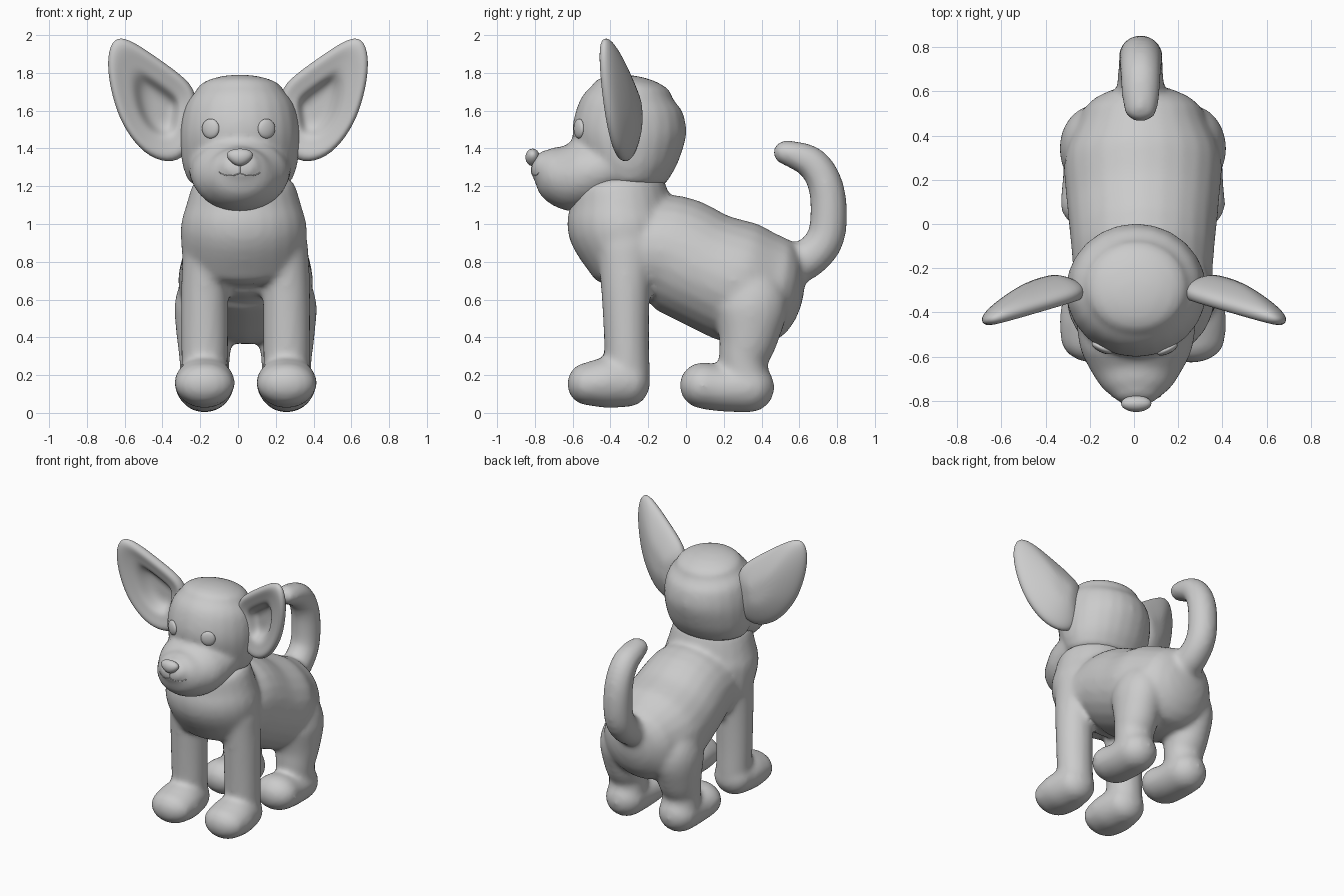
import bpy, bmesh, math
from mathutils import Vector, Matrix
from mathutils.bvhtree import BVHTree

if "Cube" in bpy.data.objects:
    bpy.data.objects.remove(bpy.data.objects["Cube"])

SEG = 24


def spline(p0, p1, p2, p3, t):
    return [0.5 * (2 * b + (c - a) * t + (2 * a - 5 * b + 4 * c - d) * t * t
                   + (3 * b - a - 3 * c + d) * t ** 3)
            for a, b, c, d in zip(p0, p1, p2, p3)]


def loft(bm, x, rings, cap=(0.7, 0.7)):
    """Round-ended tube in the yz plane. Rings are (y, z, half width, half depth)."""
    pts, n = [], len(rings)
    for i in range(n - 1):
        quad = [rings[max(0, min(n - 1, i + k))] for k in (-1, 0, 1, 2)]
        pts += [spline(*quad, j / 4) for j in range(4)]
    pts.append(list(rings[-1]))
    stations = []
    for i, (y, z, a, b) in enumerate(pts):
        p, q = pts[max(i - 1, 0)], pts[min(i + 1, len(pts) - 1)]
        t = Vector((0, q[0] - p[0], q[1] - p[1])).normalized()
        stations.append((Vector((x, y, z)), t, a, b))

    def dome(st, sign, k):
        c, t, a, b = st
        angles = [math.radians(d) for d in (20, 40, 60, 75, 86)]
        return [(c + t * sign * k * b * math.sin(g), t, a * math.cos(g), b * math.cos(g))
                for g in angles]
    stations = dome(stations[0], -1, cap[0])[::-1] + stations + dome(stations[-1], 1, cap[1])
    loops = []
    for c, t, a, b in stations:
        nrm = Vector((0, -t.z, t.y))
        loops.append([bm.verts.new(c + Vector((a * math.cos(u), 0, 0)) + nrm * b * math.sin(u))
                      for u in (2 * math.pi * k / SEG for k in range(SEG))])
    faces = [bm.faces.new(loops[0][::-1]), bm.faces.new(loops[-1])]
    for l0, l1 in zip(loops, loops[1:]):
        for k in range(SEG):
            m = (k + 1) % SEG
            faces.append(bm.faces.new((l0[k], l0[m], l1[m], l1[k])))
    bmesh.ops.recalc_face_normals(bm, faces=faces)


def finish(name, bm):
    me = bpy.data.meshes.new(name)
    for f in bm.faces:
        f.smooth = True
    bm.to_mesh(me)
    bm.free()
    ob = bpy.data.objects.new(name, me)
    bpy.context.collection.objects.link(ob)
    return ob


def blend(ob, iterations):
    """Fuse overlapping tubes into one soft skin."""
    r = ob.modifiers.new("fuse", 'REMESH')
    r.mode, r.voxel_size, r.use_smooth_shade = 'VOXEL', 0.018, True
    s = ob.modifiers.new("soften", 'SMOOTH')
    s.factor, s.iterations = 0.5, iterations


# Body: chest and neck, torso, tail, four legs with paws
bm = bmesh.new()
CX = 0.04
loft(bm, CX - 0.01, [(-0.36, 1.2, .275, .25), (-0.35, 1.1, .305, .268), (-0.34, .98, .335, .285),
                     (-0.29, .8, .325, .225)], (0.3, 0.5))
loft(bm, CX, [(-0.3, .86, .31, .24), (-0.1, .855, .325, .305), (0.1, .76, .345, .31),
              (0.3, .685, .355, .325), (0.46, .655, .29, .285)], (0.3, 0.58))
loft(bm, 0.03, [(0.5, .76, .12, .12), (0.65, .82, .105, .105), (0.74, .93, .1, .1),
                (0.755, 1.1, .1, .097), (0.73, 1.23, .097, .092), (0.67, 1.32, .092, .087),
                (0.59, 1.36, .087, .077), (0.52, 1.38, .077, .064)], (0.5, 0.9))
for s in (-1, 1):
    x = CX + s * 0.217
    # front leg and paw
    loft(bm, x, [(-0.32, .88, .115, .15), (-0.32, .65, .125, .13), (-0.315, .4, .125, .12),
                 (-0.31, .2, .122, .12)])
    loft(bm, x, [(-0.3, .162, .138, .13), (-0.42, .16, .16, .135), (-0.52, .153, .156, .115)],
         (0.85, 0.95))
    # hind leg and paw
    loft(bm, x, [(0.3, .68, .13, .17), (0.34, .57, .16, .2), (0.33, .4, .148, .16),
                 (0.305, .27, .133, .13), (0.33, .15, .132, .12)])
    loft(bm, x, [(0.335, .135, .142, .134), (0.2, .13, .147, .124), (0.09, .145, .158, .124)],
         (1.0, 1.0))
blend(finish("body", bm), 11)

# Head: skull and muzzle
bm = bmesh.new()
loft(bm, 0.01, [(-0.3, 1.24, .28, .21), (-0.3, 1.33, .308, .26), (-0.3, 1.48, .318, .302),
                (-0.295, 1.62, .292, .275), (-0.285, 1.7, .235, .215)], (0.3, 0.4))
loft(bm, 0.01, [(-0.35, 1.32, .28, .16), (-0.55, 1.26, .257, .193), (-0.66, 1.265, .207, .173),
                (-0.74, 1.3, .147, .118), (-0.775, 1.315, .105, .078)], (0.2, 0.5))
head = finish("head", bm)
blend(head, 6)

bpy.context.view_layer.update()
tree = BVHTree.FromObject(head, bpy.context.evaluated_depsgraph_get())


def on_face(x, z):
    hit = tree.ray_cast(Vector((x, -2, z)), Vector((0, 1, 0)))[0]
    return hit if hit else Vector((x, -0.6, z))


# Ears: cupped front with a deep bowl near the base, domed back, from one outline
outline = [(.21, 1.7), (.30, 1.79), (.42, 1.875), (.55, 1.965), (.645, 2.0), (.69, 1.92),
           (.69, 1.79), (.655, 1.63), (.6, 1.5), (.5, 1.37), (.37, 1.315), (.26, 1.36), (.23, 1.53)]
bm = bmesh.new()
cx, cz = 0.41, 1.6


def ear_vert(px, pz, t, d):
    x, z = cx + (px - cx) * t, cz + (pz - cz) * t
    return bm.verts.new((x, -0.31 - 0.25 * (x - 0.25) - 0.06 * (z - 1.62) + d, z))


layers = [(0.2, .06), (0.38, .045), (0.5, -.012), (0.7, -.02), (0.92, -.04), (1.03, 0.0),
          (0.94, .035), (0.7, .07), (0.35, .105)]
loops = [[ear_vert(px, pz, t, d) for px, pz in outline] for t, d in layers]
N = len(outline)
for l0, l1 in zip(loops, loops[1:]):
    for k in range(N):
        bm.faces.new((l0[k], l0[(k + 1) % N], l1[(k + 1) % N], l1[k]))
for loop, d in ((loops[0], .06), (loops[-1], .11)):
    mid = ear_vert(cx, cz, 0, d)
    for k in range(N):
        bm.faces.new((loop[k], loop[(k + 1) % N], mid))
bmesh.ops.recalc_face_normals(bm, faces=bm.faces[:])
ears = finish("ears", bm)
ears.modifiers.new("mirror", 'MIRROR').use_mirror_merge = False
sub = ears.modifiers.new("round", 'SUBSURF')
sub.levels = sub.render_levels = 2


def ball(name, loc, size, turn=0.0, taper=0.0):
    b = bmesh.new()
    bmesh.ops.create_uvsphere(b, u_segments=24, v_segments=14, radius=1)
    for v in b.verts:
        v.co.x *= 1 + taper * v.co.z
    m = Matrix.Translation(loc) @ Matrix.Rotation(turn, 4, 'Z') @ Matrix.Diagonal((*size, 1))
    bmesh.ops.transform(b, matrix=m, verts=b.verts[:])
    return finish(name, b)


# Eyes and nose
for s, side in ((-1, "left"), (1, "right")):
    ball("eye_" + side, on_face(0.003 + s * 0.148, 1.505), (.05, .02, .052), s * 0.45)
ball("nose", (0.01, -0.812, 1.353), (.066, .038, .046), taper=0.3)

# Mouth: thin line laid on the muzzle
cu = bpy.data.curves.new("mouth", 'CURVE')
cu.dimensions, cu.bevel_depth, cu.bevel_resolution = '3D', 0.003, 1
smile = [(0.0, 1.268), (.03, 1.258), (.06, 1.256), (.09, 1.262), (.11, 1.275)]
lines = [[(0.01 + s * x, z) for x, z in smile] for s in (-1, 1)]
lines.append([(0.01, 1.32), (0.01, 1.295), (0.01, 1.268)])
for line in lines:
    sp = cu.splines.new('POLY')
    sp.points.add(len(line) - 1)
    for p, (x, z) in zip(sp.points, line):
        p.co = (*on_face(x, z), 1)
bpy.context.collection.objects.link(bpy.data.objects.new("mouth", cu))
